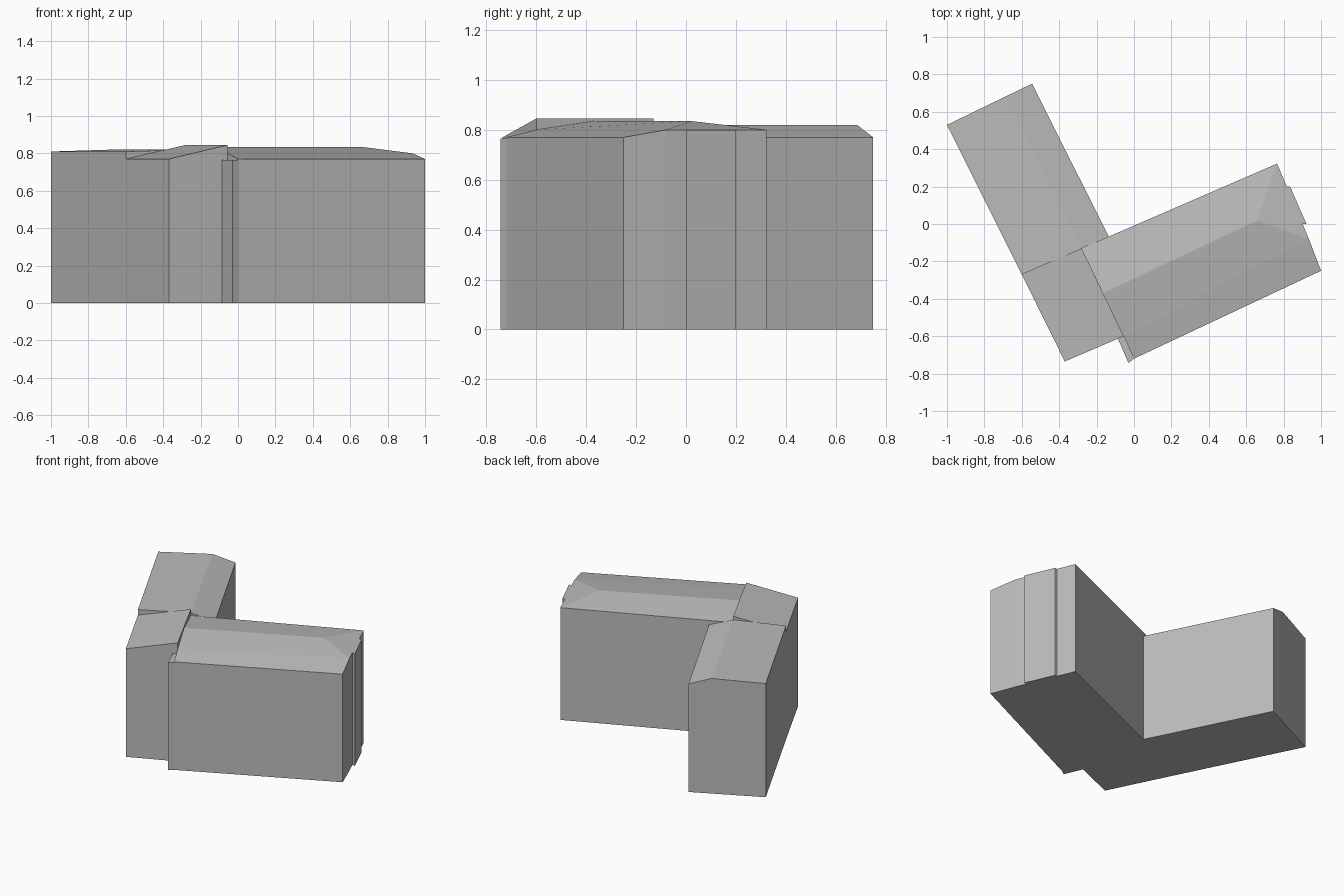
import bpy
import bmesh

cube = bpy.data.objects.get("Cube")
if cube:
    bpy.data.objects.remove(cube, do_unlink=True)

grey = bpy.data.materials.new("plain_grey")
grey.use_nodes = True
grey.diffuse_color = (0.5, 0.5, 0.5, 1)
grey.node_tree.nodes["Principled BSDF"].inputs["Base Color"].default_value = (0.5, 0.5, 0.5, 1)


def building(name, eaves, ridge=(), roof=None):
    """Walls rise from the ground to the eaves; roof faces index eaves + ridge."""
    bm = bmesh.new()
    top = [bm.verts.new(p) for p in eaves]
    base = [bm.verts.new((x, y, 0)) for x, y, z in eaves]
    peak = [bm.verts.new(p) for p in ridge]
    n = len(eaves)
    for i in range(n):
        j = (i + 1) % n
        bm.faces.new((base[i], base[j], top[j], top[i]))
    bm.faces.new(base)
    points = top + peak
    for face in roof or [range(n)]:
        bm.faces.new([points[i] for i in face])
    bmesh.ops.recalc_face_normals(bm, faces=bm.faces[:])
    mesh = bpy.data.meshes.new(name)
    bm.to_mesh(mesh)
    bm.free()
    mesh.materials.append(grey)
    obj = bpy.data.objects.new(name, mesh)
    bpy.context.collection.objects.link(obj)
    return obj


# Rear wing: off-centre gable
building("rear_wing", [
    (-1.0, 0.53, 0.81), (-0.60, -0.27, 0.81), (-0.28, -0.13, 0.82),
    (-0.135, -0.067, 0.77), (-0.545, 0.75, 0.77), (-0.68, 0.685, 0.82)],
    roof=[(0, 1, 2, 5), (5, 2, 3, 4)])

# Corner block: single slope
building("corner_block", [
    (-0.60, -0.27, 0.77), (-0.37, -0.735, 0.77),
    (-0.055, -0.60, 0.845), (-0.28, -0.13, 0.845)])

# Front wing: front slope in two pitches, hipped at the far end
building("front_wing", [
    (0.0, -0.72, 0.77), (1.0, -0.25, 0.77), (0.935, -0.08, 0.80),
    (0.765, 0.323, 0.80), (-0.28, -0.13, 0.80), (-0.165, -0.37, 0.835),
    (-0.055, -0.60, 0.80)],
    ridge=[(0.66, 0.02, 0.835)],
    roof=[(0, 1, 2, 6), (6, 2, 7, 5), (7, 2, 3), (5, 7, 3, 4)])

# Narrow flat strip beside the corner block
building("side_strip", [
    (-0.086, -0.613, 0.765), (-0.03, -0.743, 0.765),
    (0.0, -0.72, 0.765), (-0.055, -0.60, 0.765)])

# Shallow bay on the end wall
building("end_bay", [
    (0.88, 0.0, 0.80), (0.922, 0.0, 0.80),
    (0.835, 0.20, 0.80), (0.80, 0.20, 0.80)])
